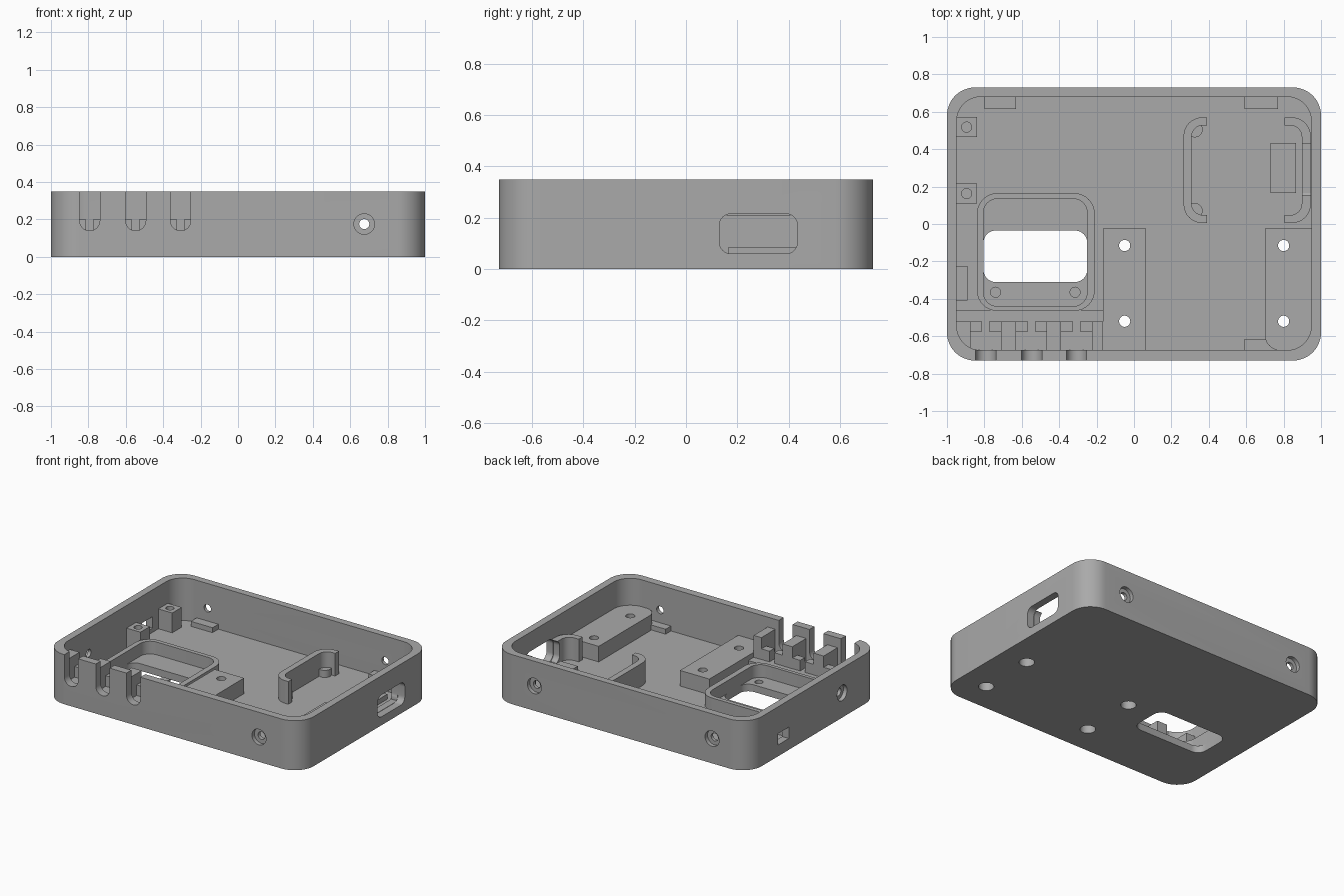
import bpy, bmesh, math

if "Cube" in bpy.data.objects:
    bpy.data.objects.remove(bpy.data.objects["Cube"])

grey = bpy.data.materials.new("grey plastic")
grey.diffuse_color = (0.4, 0.4, 0.4, 1)
grey.use_nodes = True
grey.node_tree.nodes["Principled BSDF"].inputs["Base Color"].default_value = grey.diffuse_color


def outline(u0, u1, v0, v1, r=0, n=8):
    """Rectangle with optional rounded corners."""
    if r == 0:
        return [(u0, v0), (u1, v0), (u1, v1), (u0, v1)]
    pts = []
    for k, (u, v) in enumerate([(u1 - r, v1 - r), (u0 + r, v1 - r), (u0 + r, v0 + r), (u1 - r, v0 + r)]):
        for i in range(n + 1):
            a = math.pi / 2 * (k + i / n)
            p = (u + r * math.cos(a), v + r * math.sin(a))
            if not pts or math.dist(p, pts[-1]) > 1e-5:
                pts.append(p)
    if math.dist(pts[0], pts[-1]) < 1e-5:
        pts.pop()
    return pts


def circle(u, v, r, n=28):
    return [(u + r * math.cos(2 * math.pi * i / n), v + r * math.sin(2 * math.pi * i / n)) for i in range(n)]


def prism(name, pts, lo, hi, axis="z"):
    """Extrude a flat outline along an axis."""
    place = {"z": lambda u, v, w: (u, v, w), "y": lambda u, v, w: (u, w, v),
             "x": lambda u, v, w: (w, u, v)}[axis]
    bm = bmesh.new()
    a = [bm.verts.new(place(u, v, lo)) for u, v in pts]
    b = [bm.verts.new(place(u, v, hi)) for u, v in pts]
    bm.faces.new(a)
    bm.faces.new(b)
    for i in range(len(pts)):
        j = (i + 1) % len(pts)
        bm.faces.new((a[i], a[j], b[j], b[i]))
    bmesh.ops.recalc_face_normals(bm, faces=bm.faces)
    me = bpy.data.meshes.new(name)
    bm.to_mesh(me)
    bm.free()
    me.materials.append(grey)
    ob = bpy.data.objects.new(name, me)
    bpy.context.collection.objects.link(ob)
    return ob


def box(name, x0, x1, y0, y1, z0, z1):
    return prism(name, outline(x0, x1, y0, y1), z0, z1)


def cut(ob, *cutters):
    """Subtract cutters from a part and bake the result."""
    for c in cutters:
        c.hide_render = True
        m = ob.modifiers.new("cut", "BOOLEAN")
        m.object, m.operation, m.solver = c, "DIFFERENCE", "EXACT"
    dg = bpy.context.evaluated_depsgraph_get()
    me = bpy.data.meshes.new_from_object(ob.evaluated_get(dg))
    ob.modifiers.clear()
    ob.data = me
    return ob


FLOOR, TOP, BASE = 0.05, 0.35, 0.03

# cutters for the base screws, each with a wider bore below
SCREWS = [(x, y) for x in (-0.05, 0.80) for y in (-0.115, -0.52)]
screw_cuts = []
for x, y in SCREWS:
    screw_cuts.append(prism("cutter", circle(x, y, 0.03), -0.1, 0.5))
    screw_cuts.append(prism("cutter", circle(x, y, 0.05), -0.1, 0.06))

# cutters for the wall screws, wider on the outside
wall_cuts = []
for axis, u, side, edge in [("y", 0.675, -1, 0.73), ("y", 0.675, 1, 0.73),
                            ("y", -0.715, 1, 0.73), ("x", -0.315, -1, 1.0)]:
    for r, depth in [(0.027, 0.09), (0.055, 0.028)]:
        lo, hi = sorted((side * (edge - depth), side * (edge + 0.1)))
        wall_cuts.append(prism("cutter", circle(u, 0.175, r), lo, hi, axis))

# cable slots, port opening, switch opening and screen window
SLOTS = (-0.793, -0.547, -0.307)
slot_cuts = [prism("cutter", outline(x - 0.054, x + 0.054, 0.14, 0.6, 0.053), -0.9, -0.668, "y") for x in SLOTS]
port = prism("cutter", outline(0.13, 0.435, 0.06, 0.215, 0.045), 0.87, 1.1, "x")
switch = box("cutter", -1.1, -0.9, 0.28, 0.40, 0.08, 0.16)
window = prism("cutter", outline(-0.805, -0.25, -0.31, -0.035, 0.065), -0.1, 0.1)
ledge_holes = [prism("cutter", circle(x, -0.365, 0.027), 0.02, 0.1) for x in (-0.74, -0.315)]
cavity = prism("cutter", outline(-0.948, 0.948, -0.675, 0.68, 0.13, 12), FLOOR, 0.6)

# tray with floor and walls
tray = prism("tray", outline(-1, 1, -0.73, 0.73, 0.15, 12), 0, TOP)
cut(tray, cavity, window, port, switch, *slot_cuts, *wall_cuts, *screw_cuts, *ledge_holes)

# raised screw platforms
cut(box("middle_platform", -0.165, 0.065, -0.69, -0.025, BASE, 0.16), *screw_cuts)
right = [(0.95, -0.675), (0.95, -0.025), (0.70, -0.025)]
right += [(0.78 - 0.08 * math.cos(a), -0.595 - 0.08 * math.sin(a))
          for a in [math.pi / 2 * i / 8 for i in range(9)]]
cut(prism("right_platform", right, BASE, 0.16), *screw_cuts)

# frame around the screen window
frame = prism("window_frame", outline(-0.84, -0.21, -0.465, 0.165, 0.11), BASE, 0.14)
cut(frame, prism("cutter", outline(-0.805, -0.25, -0.44, 0.135, 0.075), -0.1, 0.5))

# cable clamp: shelf, pillars and notched lips
box("cable_shelf", -0.95, -0.165, -0.675, -0.46, BASE, 0.125)
for x0, x1 in [(-0.95, -0.875), (-0.712, -0.632), (-0.467, -0.39), (-0.225, -0.165)]:
    box("cable_pillar", x0, x1, -0.675, -0.52, BASE, 0.28)
for x in SLOTS:
    for s in (-1, 1):
        a, b = sorted((x + s * 0.019, x + s * 0.085))
        box("cable_lip", a, b, -0.575, -0.521, 0.1, 0.2)

# holder clips on both sides of the port board
inner = prism("cutter", outline(0.308, 0.897, 0.048, 0.527, 0.06), -0.1, 0.5)
gap = box("cutter", 0.39, 0.805, -0.2, 0.8, -0.1, 0.5)
clips = prism("board_clips", outline(0.265, 0.945, 0.005, 0.57, 0.1), BASE, 0.21)
cut(clips, inner, gap, port, box("cutter", 0.86, 0.96, 0.165, 0.43, 0.06, 0.5))
for y in (0.07, 0.505):
    prism("clip_pad", circle(0.325, y, 0.042), BASE, 0.1)
box("port_rest", 0.73, 0.865, 0.165, 0.432, BASE, 0.085)

# switch posts on the left wall
for y in (0.163, 0.518):
    post = box("switch_post", -0.96, -0.84, y - 0.053, y + 0.053, BASE, 0.19)
    cut(post, prism("cutter", circle(-0.895, y, 0.027), 0.1, 0.5))

# low tabs under the wall screws
for x0, x1, y0, y1 in [(-0.80, -0.63, 0.615, 0.69), (0.59, 0.77, 0.615, 0.69),
                       (0.59, 0.77, -0.69, -0.615), (-0.96, -0.89, -0.41, -0.225)]:
    box("wall_tab", x0, x1, y0, y1, BASE, 0.085)

# remove cutters and smooth the rounded parts
for ob in list(bpy.data.objects):
    if ob.hide_render:
        bpy.data.objects.remove(ob)
for ob in bpy.data.objects:
    ob.select_set(True)
bpy.context.view_layer.objects.active = tray
bpy.ops.object.shade_smooth_by_angle(angle=math.radians(30))
